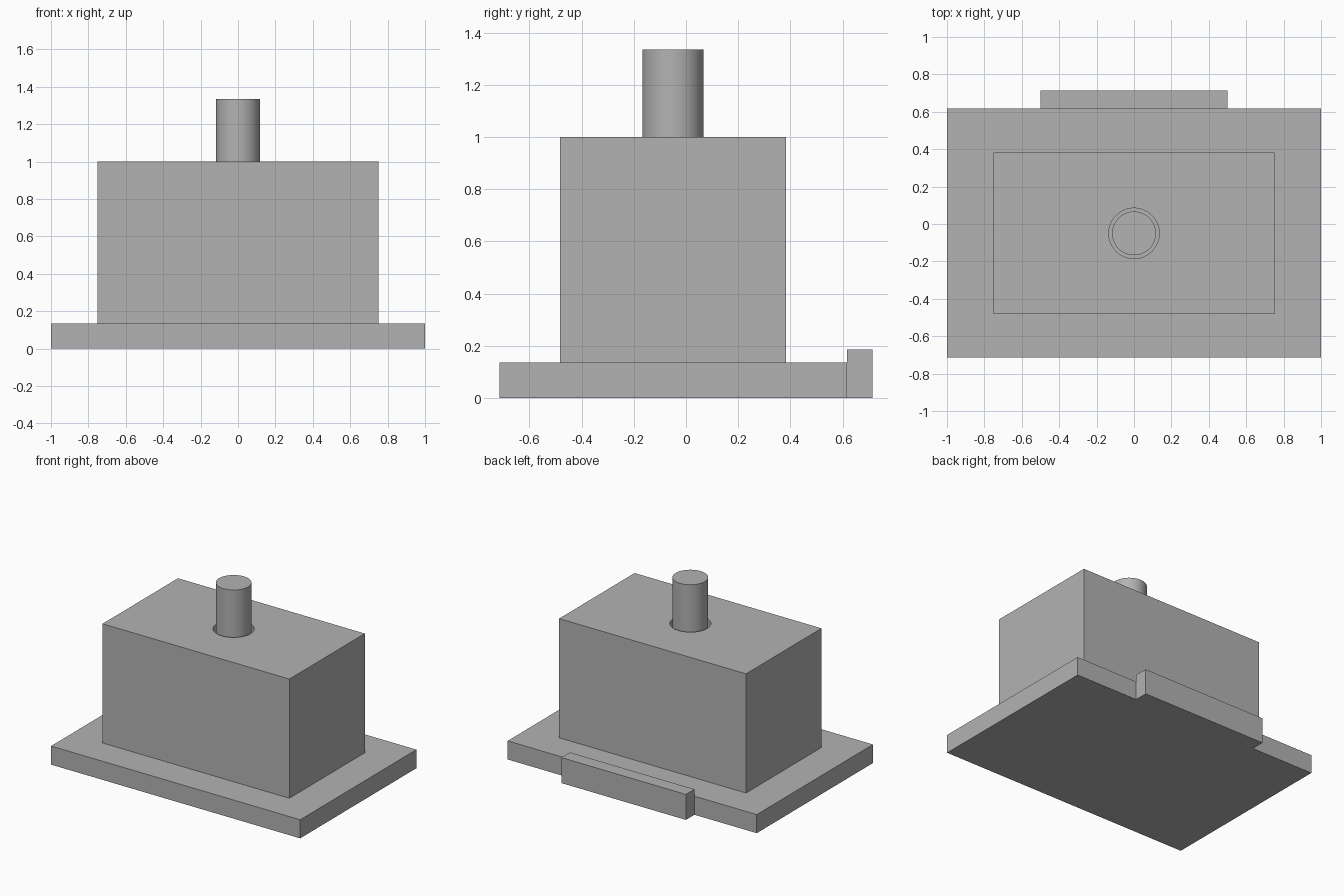
import bpy
import math

cube = bpy.data.objects.get("Cube")
if cube:
    bpy.data.objects.remove(cube, do_unlink=True)

grey = bpy.data.materials.new("plain grey")
grey.use_nodes = True
COLOUR = (0.45, 0.45, 0.45, 1)
grey.diffuse_color = COLOUR
grey.node_tree.nodes["Principled BSDF"].inputs["Base Color"].default_value = COLOUR


def box(name, low, high):
    """Box between two opposite corners."""
    centre = [(a + b) / 2 for a, b in zip(low, high)]
    bpy.ops.mesh.primitive_cube_add(size=1, location=centre)
    ob = bpy.context.object
    ob.name = name
    ob.scale = [b - a for a, b in zip(low, high)]
    bpy.ops.object.transform_apply(location=False, rotation=False, scale=True)
    ob.data.materials.append(grey)
    return ob


def cylinder(name, radius, bottom, top):
    """Upright cylinder on the shaft axis."""
    bpy.ops.mesh.primitive_cylinder_add(
        vertices=64, radius=radius, depth=top - bottom,
        location=(0, SHAFT_Y, (bottom + top) / 2))
    ob = bpy.context.object
    ob.name = name
    ob.data.materials.append(grey)
    return ob


SHAFT_Y = -0.05
BASE_TOP = 0.135

# Base plate with the raised tab on its back edge
box("base_plate", (-1, -0.715, 0), (1, 0.617, BASE_TOP))
box("back_tab", (-0.5, 0.617, 0), (0.5, 0.715, 0.185))

# Body block, bored through for the shaft
body = box("body_block", (-0.75, -0.482, BASE_TOP), (0.75, 0.383, 1))
bore = cylinder("bore_cutter", 0.135, 0, 1.2)
bore.hide_render = True
cut = body.modifiers.new("bore", 'BOOLEAN')
cut.operation = 'DIFFERENCE'
cut.solver = 'EXACT'
cut.object = bore
bpy.context.view_layer.objects.active = body
bpy.ops.object.modifier_apply(modifier=cut.name)
bpy.data.objects.remove(bore, do_unlink=True)

# Shaft standing in the bore with a narrow gap around it
shaft = cylinder("shaft", 0.117, BASE_TOP, 1.335)

# Smooth round walls, sharp edges kept
for ob in (body, shaft):
    bpy.ops.object.select_all(action='DESELECT')
    ob.select_set(True)
    bpy.context.view_layer.objects.active = ob
    bpy.ops.object.shade_smooth_by_angle(angle=math.radians(30))
